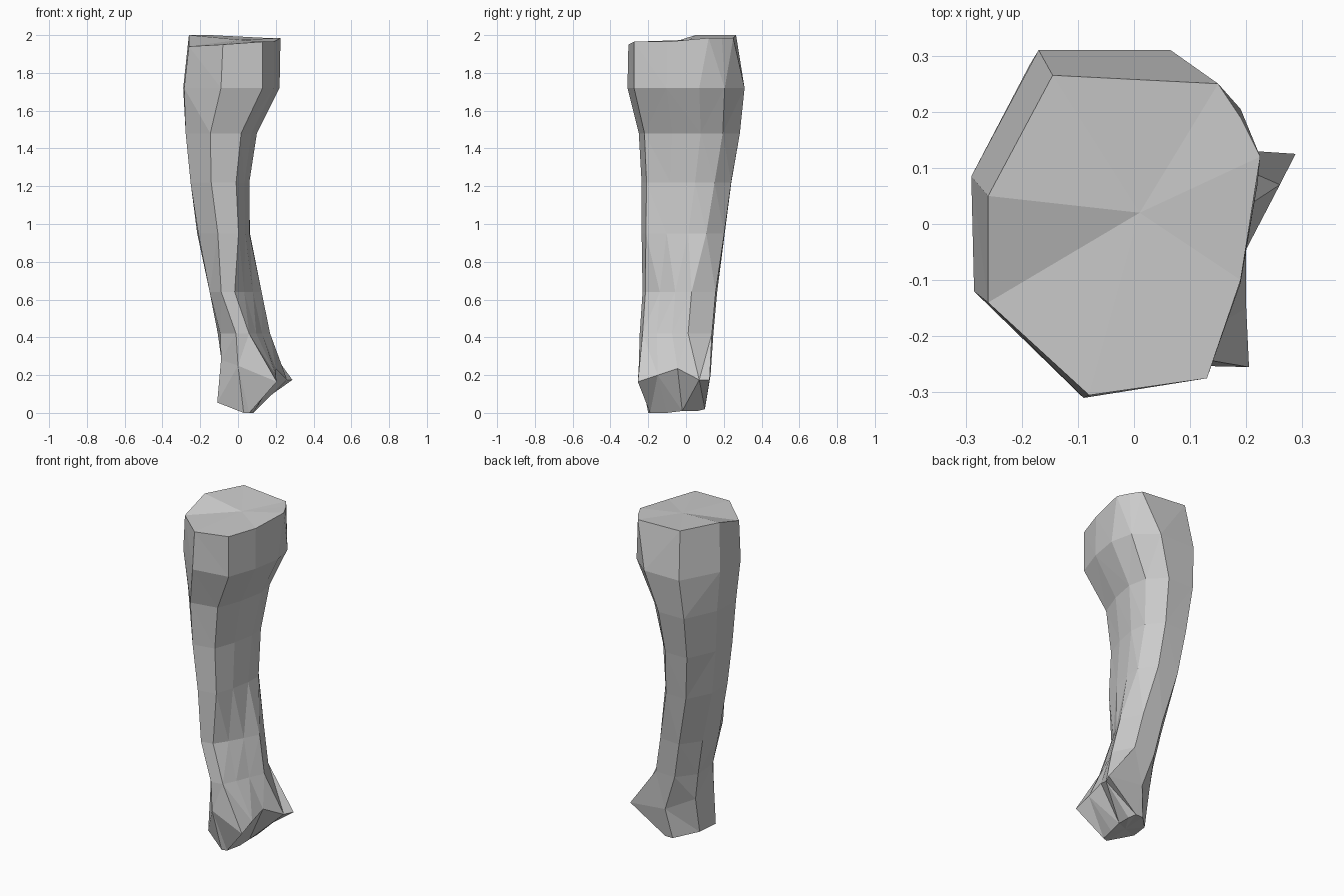
import bpy, bmesh

if "Cube" in bpy.data.objects:
    bpy.data.objects.remove(bpy.data.objects["Cube"])

# Nine-sided cross-sections, clockwise from the back left
NECK = [(-.17, .31), (.065, .31), (.19, .205), (.22, .07), (.19, -.105),
        (.13, -.275), (-.09, -.31), (-.285, -.12), (-.29, .085)]
ANKLE = [(-.07, .158), (.06, .15), (.12, .025), (.075, -.06), (.03, -.14),
         (-.02, -.215), (-.09, -.23), (-.15, -.11), (-.15, .05)]
RIM = [(-.145, .265, 2), (.15, .25, 1.985), (.19, .19, 1.985), (.225, .12, 1.985),
       (.19, -.1, 1.965), (.13, -.275, 1.965), (-.08, -.305, 1.95),
       (-.26, -.14, 1.94), (-.26, .05, 2)]
FOOT = [(.05, .13, .2), (.288, .125, .175), (.26, .07, .175), (.2, -.045, .235),
        (.2, -.15, .2), (.205, -.255, .165), (.0, -.25, .25),
        (-.09, -.14, .28), (-.085, .03, .26)]
SOLE = [(.02, .1, .02), (.07, .1, .02), (.09, .06, .01), (.09, -.02, .01), (.08, -.1, .0),
        (.06, -.19, .0), (.03, -.2, .0), (-.11, -.13, .055), (-.085, -.01, .045)]

# Shaft stations: z, x range, y range, blend towards the ankle shape, front shear
STATIONS = [
    (1.72, -.29, .22, -.31, .31, 0, 0),
    (1.48, -.273, .10, -.25, .285, 0, -.02),
    (1.22, -.25, .06, -.235, .24, .1, -.01),
    (.95, -.216, .063, -.235, .205, .3, .01),
    (.64, -.15, .125, -.23, .165, 1, 0),
    (.42, -.107, .17, -.245, .145, 1, .035),
]


def fit(points, x0, x1, y0, y1):
    xs, ys = [p[0] for p in points], [p[1] for p in points]
    return [(x0 + (p[0] - min(xs)) / (max(xs) - min(xs)) * (x1 - x0),
             y0 + (p[1] - min(ys)) / (max(ys) - min(ys)) * (y1 - y0)) for p in points]


def section(z, x0, x1, y0, y1, blend, shear):
    mixed = [(a[0] + (b[0] - a[0]) * blend, a[1] + (b[1] - a[1]) * blend)
             for a, b in zip(fit(NECK, 0, 1, 0, 1), fit(ANKLE, 0, 1, 0, 1))]
    mid = (y0 + y1) / 2
    return [(x + shear * max(0, (mid - y) / (mid - y0)), y, z)
            for x, y in fit(mixed, x0, x1, y0, y1)]


# Loft the bent limb from the flared rim to the angled foot
bm = bmesh.new()
rings = [[bm.verts.new(p) for p in ring]
         for ring in [RIM] + [section(*s) for s in STATIONS] + [FOOT, SOLE]]
n = len(NECK)
for a, b in zip(rings, rings[1:]):
    for i in range(n):
        j = (i + 1) % n
        bm.faces.new((a[i], a[j], b[j], b[i]))

# Fan caps at both ends
for ring, centre in ((rings[0], (.01, .02, 1.975)), (rings[-1], (.02, -.05, .012))):
    hub = bm.verts.new(centre)
    for i in range(n):
        bm.faces.new((ring[i], ring[(i + 1) % n], hub))

bmesh.ops.triangulate(bm, faces=[f for f in bm.faces if len(f.verts) == 4])
bmesh.ops.recalc_face_normals(bm, faces=bm.faces)
mesh = bpy.data.meshes.new("limb")
bm.to_mesh(mesh)
bm.free()
bpy.context.collection.objects.link(bpy.data.objects.new("limb", mesh))
